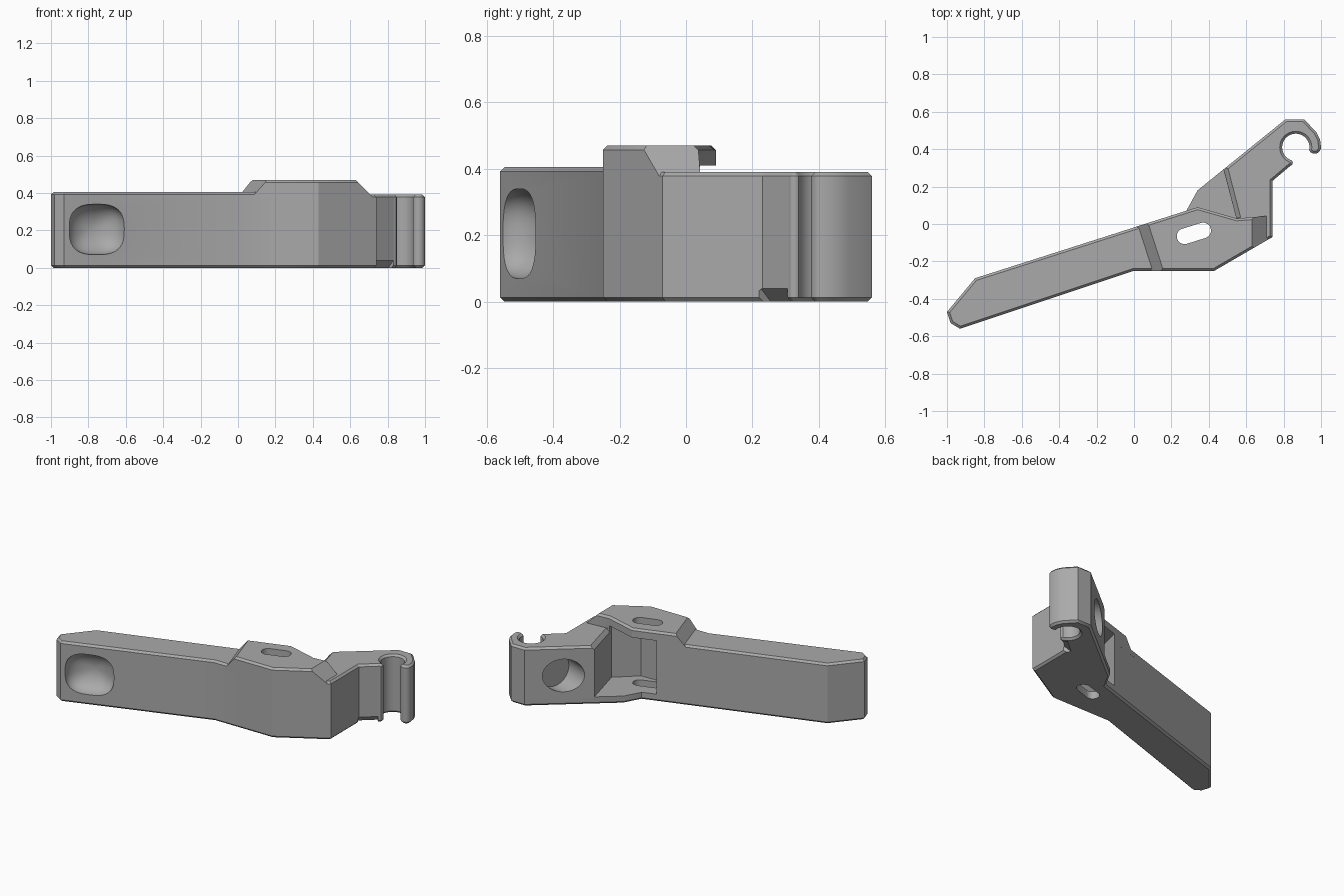
import bpy, bmesh, math
from mathutils import Vector, Matrix

cube = bpy.data.objects.get("Cube")
if cube:
    bpy.data.objects.remove(cube)

GREY = (0.40, 0.40, 0.40, 1)
mat = bpy.data.materials.new("plain_grey")
mat.use_nodes = True
mat.diffuse_color = GREY
mat.node_tree.nodes["Principled BSDF"].inputs["Base Color"].default_value = GREY


def make(name, bm):
    bmesh.ops.recalc_face_normals(bm, faces=bm.faces)
    me = bpy.data.meshes.new(name)
    bm.to_mesh(me)
    bm.free()
    me.materials.append(mat)
    ob = bpy.data.objects.new(name, me)
    bpy.context.collection.objects.link(ob)
    return ob


def prism(outline, z0, z1, chamfer=0.0, rims=()):
    """Extruded outline with chamfered rims at the given heights."""
    bm = bmesh.new()
    face = bm.faces.new([bm.verts.new((x, y, z0)) for x, y in outline])
    up = bmesh.ops.extrude_face_region(bm, geom=[face])["geom"]
    bmesh.ops.translate(bm, vec=(0, 0, z1 - z0),
                        verts=[v for v in up if isinstance(v, bmesh.types.BMVert)])
    bmesh.ops.recalc_face_normals(bm, faces=bm.faces)
    edges = [e for e in bm.edges
             if any(all(abs(v.co.z - z) < 1e-5 for v in e.verts) for z in rims)]
    if edges:
        bmesh.ops.bevel(bm, geom=edges, offset=chamfer, segments=1,
                        affect='EDGES', clamp_overlap=False)
    return bm


def arc(cx, cy, r, a0, a1, n):
    angles = [math.radians(a0 + (a1 - a0) * i / n) for i in range(n + 1)]
    return [(cx + r * math.cos(a), cy + r * math.sin(a)) for a in angles]


def bar(name, a, b, r):
    """Square bar standing on its corner, used to cut 45 degree chamfers."""
    a, b = Vector(a), Vector(b)
    bm = bmesh.new()
    bmesh.ops.create_cone(bm, cap_ends=True, segments=4, radius1=r, radius2=r,
                          depth=(b - a).length)
    turn = (b - a).to_track_quat('Z', 'Y').to_matrix().to_4x4()
    bm.transform(Matrix.Translation((a + b) / 2) @ turn)
    return make(name, bm)


# Main body: lever, elbow, hook and pocket floor in one outline
outline = [(-0.93, -0.56), (0, -0.25), (0.43, -0.25), (0.74, -0.07), (0.74, 0.23)]
outline += [(0.835, 0.31)] + arc(0.83, 0.327, 0.019, -40, 40, 4)
outline += arc(0.865, 0.41, 0.073, 245, -12, 24)
outline += arc(0.966, 0.41, 0.034, 210, 360, 8)
outline += [(0.995, 0.45), (0.975, 0.49), (0.91, 0.56), (0.81, 0.56),
            (0.34, 0.18), (0.28, 0.071), (-0.85, -0.29), (-1, -0.47), (-0.98, -0.53)]
bm = prism(outline, 0, 0.405, 0.013, (0, 0.405))
for x in (0.2, 0.27):
    bmesh.ops.bisect_plane(bm, geom=bm.verts[:] + bm.edges[:] + bm.faces[:],
                           plane_co=(x, 0, 0), plane_no=(1, 0, 0))
for v in bm.verts:
    if v.co.x > 0.26 and v.co.z > 0.3:
        v.co.z -= 0.014
body = make("lever_body", bm)

# Raised lid over the elbow, sloped at both ends
lid_outline = [(0, -0.25), (0.43, -0.25), (0.74, -0.07), (0.74, 0.045),
               (0.55, 0.03), (0.34, 0.09), (-0.05, -0.034)]
bm = prism(lid_outline, 0.355, 0.47, 0.013, (0.47,))
for co, no in (((0.10, -0.25, 0.405), (-0.062, -0.02, 0.055)),
               ((0.63, 0, 0.47), (1, 0, 1))):
    cut = bmesh.ops.bisect_plane(bm, geom=bm.verts[:] + bm.edges[:] + bm.faces[:],
                                 plane_co=co, plane_no=no, clear_outer=True)
    rim = [e for e in cut["geom_cut"] if isinstance(e, bmesh.types.BMEdge)]
    bmesh.ops.holes_fill(bm, edges=rim)
lid = make("raised_lid", bm)

# Pocket open to the back, between floor and lid
pocket = make("pocket_cutter", prism(
    [(0.45, 0.4), (0.555, 0), (0.42, -0.12), (0.15, -0.13), (0.19, 0.043),
     (0.15, 0.15), (0.3, 0.5)], 0.05, 0.41))

# Slot through lid and floor
tilt = Matrix.Rotation(math.radians(17.5), 2)
slot_pts = arc(0.052, 0, 0.042, -90, 90, 12) + arc(-0.052, 0, 0.042, 90, 270, 12)
slot_pts = [tuple(tilt @ Vector(p) + Vector((0.32, -0.05))) for p in slot_pts]
slot = make("slot_cutter", prism(slot_pts, -0.2, 0.7))

# Finger dimple in the front of the lever: a squarish bowl
bm = bmesh.new()
bmesh.ops.create_uvsphere(bm, u_segments=48, v_segments=32, radius=1)
bm.transform(Matrix.Rotation(math.pi / 2, 4, 'X'))
for v in bm.verts:
    r = math.hypot(v.co.x, v.co.z)
    if r > 1e-5:
        c, s = v.co.x / r, v.co.z / r
        k = (abs(c) ** 2.8 + abs(s) ** 2.8) ** (-1 / 2.8)
        v.co.x, v.co.z = v.co.x * k, v.co.z * k
bm.transform(Matrix.Translation((-0.755, -0.502, 0.205))
             @ Matrix.Rotation(math.atan(0.333), 4, 'Z')
             @ Matrix.Diagonal((0.155, 0.11, 0.135, 1)))
dimple = make("dimple_cutter", bm)

# Round blind hole in the back of the hook block
bm = bmesh.new()
bmesh.ops.create_cone(bm, cap_ends=True, segments=48, radius1=0.11, radius2=0.11, depth=0.4)
axis = Vector((0.94, -0.34, 0))
bm.transform(Matrix.Translation(Vector((0.625, 0.41, 0.2)) - axis * 0.1)
             @ axis.to_track_quat('Z', 'Y').to_matrix().to_4x4())
hole = make("hole_cutter", bm)

# Wide chamfers along the notch, the pocket wall and the jaw
bars = [bar("notch_top_cutter", (0.74, -0.12, 0.391), (0.74, 0.235, 0.391), 0.034),
        bar("notch_bottom_cutter", (0.74, -0.09, 0), (0.74, 0.235, 0), 0.04),
        bar("jaw_top_cutter", (0.735, 0.225, 0.391), (0.83, 0.306, 0.391), 0.034),
        bar("jaw_bottom_cutter", (0.735, 0.225, 0), (0.83, 0.306, 0), 0.04),
        bar("jaw_groove_cutter", (0.855, 0.325, 0.11), (0.855, 0.325, 0.3), 0.025),
        bar("pocket_rim_cutter", (0.472, 0.32, 0.391), (0.547, 0.03, 0.391), 0.024)]


def carve(ob, cutters):
    for c in cutters:
        mod = ob.modifiers.new(c.name, 'BOOLEAN')
        mod.operation, mod.solver, mod.object = 'DIFFERENCE', 'EXACT', c
    bpy.context.view_layer.update()
    done = bpy.data.meshes.new_from_object(
        ob.evaluated_get(bpy.context.evaluated_depsgraph_get()))
    ob.modifiers.clear()
    ob.data = done


carve(body, [pocket, slot, dimple, hole] + bars)
carve(lid, [pocket, slot])
for c in [pocket, slot, dimple, hole] + bars:
    bpy.data.objects.remove(c)

# Smooth the round parts, keep edges crisp
for ob in (body, lid):
    bpy.ops.object.select_all(action='DESELECT')
    ob.select_set(True)
    bpy.context.view_layer.objects.active = ob
    bpy.ops.object.shade_smooth_by_angle(angle=math.radians(30))
